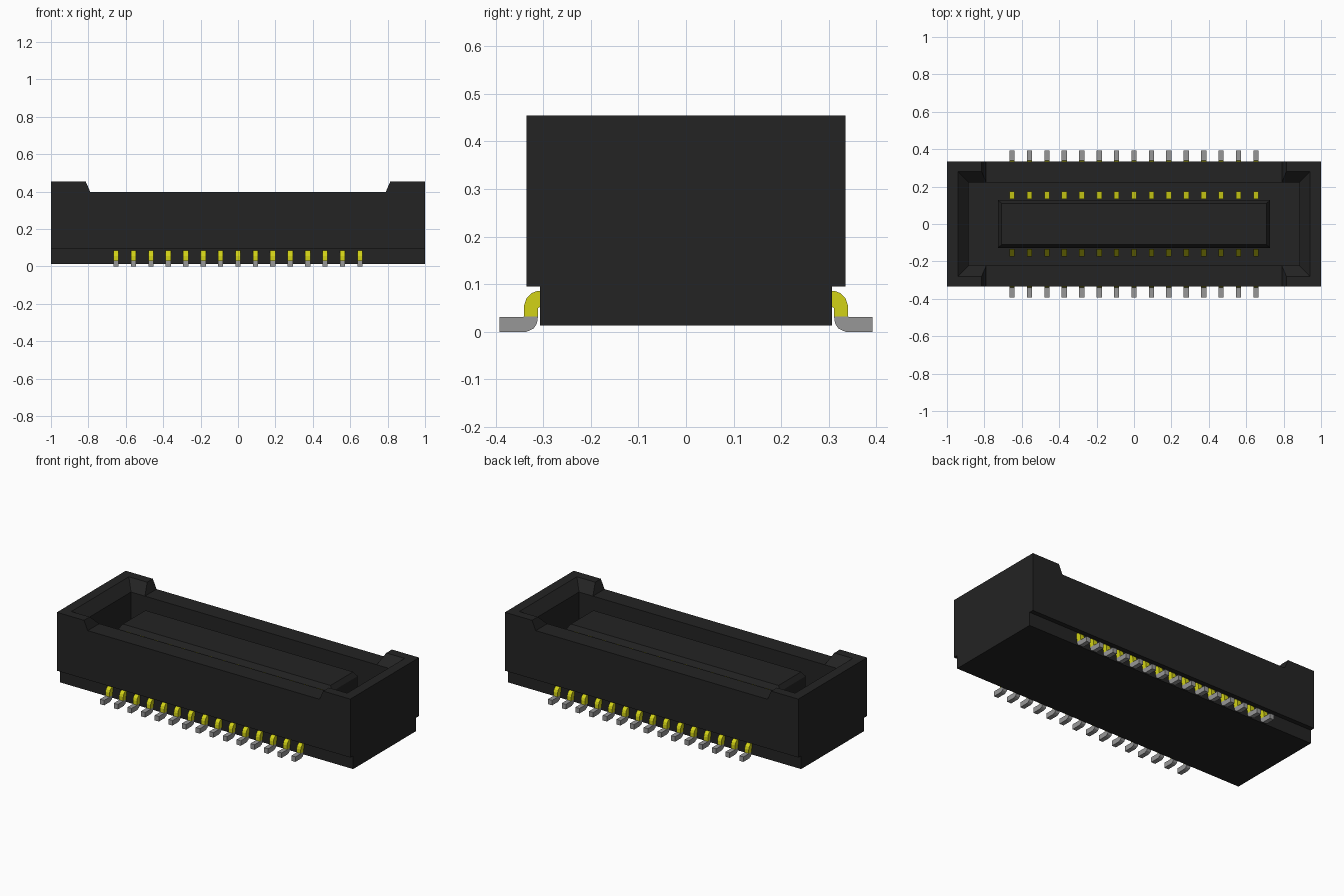
import bpy, bmesh

cube = bpy.data.objects.get("Cube")
if cube:
    bpy.data.objects.remove(cube, do_unlink=True)


def material(name, rgb, rough=0.6):
    m = bpy.data.materials.new(name)
    m.use_nodes = True
    m.diffuse_color = (*rgb, 1)
    bsdf = m.node_tree.nodes["Principled BSDF"]
    bsdf.inputs["Base Color"].default_value = (*rgb, 1)
    bsdf.inputs["Roughness"].default_value = rough
    return m


BLACK = material("black plastic", (0.017, 0.017, 0.017))
GOLD = material("gold plating", (0.65, 0.65, 0.008))
TIN = material("tin grey", (0.31, 0.31, 0.31))


def finish(name, bm, mat):
    bmesh.ops.recalc_face_normals(bm, faces=bm.faces)
    mesh = bpy.data.meshes.new(name)
    bm.to_mesh(mesh)
    bm.free()
    mesh.materials.append(mat)
    ob = bpy.data.objects.new(name, mesh)
    bpy.context.collection.objects.link(ob)
    return ob


def loft(bm, loops):
    """Skin matching closed loops and cap both ends."""
    rings = [[bm.verts.new(p) for p in loop] for loop in loops]
    n = len(rings[0])
    for a, b in zip(rings, rings[1:]):
        for i in range(n):
            j = (i + 1) % n
            bm.faces.new((a[i], a[j], b[j], b[i]))
    bm.faces.new(rings[0])
    bm.faces.new(rings[-1])


def rect_stack(name, levels, mat):
    """Stack of centred rectangles given as (half x, half y, z)."""
    bm = bmesh.new()
    loft(bm, [[(-x, -y, z), (x, -y, z), (x, y, z), (-x, y, z)]
              for x, y, z in levels])
    return finish(name, bm, mat)


def pin_row(name, profile, mat, side):
    """Row of equal pins extruded along x from a (y, z) profile."""
    bm = bmesh.new()
    for i in range(PINS):
        x = (i - (PINS - 1) / 2) * PITCH
        loft(bm, [[(x + dx, side * y, z) for y, z in profile]
                  for dx in (-PIN_W / 2, PIN_W / 2)])
    return finish(name, bm, mat)


# Housing: end posts rise above the long walls
half = [(1, 0.095), (1, 0.455), (0.815, 0.455), (0.79, 0.398)]
outline = half + [(-x, z) for x, z in reversed(half)]
bm = bmesh.new()
loft(bm, [[(x, y, z) for x, z in outline] for y in (-0.335, 0.335)])
housing = finish("housing", bm, BLACK)

# Cavity with a funnel-shaped mouth
FLOOR = 0.11
cutter = rect_stack("cavity_cutter", [(0.885, 0.222, FLOOR), (0.885, 0.222, 0.398),
                                      (0.94, 0.28, 0.455), (0.98, 0.322, 0.496)], BLACK)
cutter.hide_render = True
cut = housing.modifiers.new("cavity", "BOOLEAN")
cut.operation = "DIFFERENCE"
cut.solver = "EXACT"
cut.object = cutter
bpy.context.view_layer.objects.active = housing
bpy.ops.object.modifier_apply(modifier=cut.name)
bpy.data.objects.remove(cutter, do_unlink=True)

# Narrower foot below the housing
rect_stack("base", [(1, 0.307, 0.013), (1, 0.307, 0.097)], BLACK)

# Central tongue with chamfered top
rect_stack("tongue", [(0.727, 0.127, FLOOR - 0.005), (0.727, 0.127, 0.347),
                      (0.708, 0.110, 0.375)], BLACK)

# Contacts and solder legs on both long sides
PINS, PITCH, PIN_W = 15, 0.0931, 0.028
contact = [(0.135, FLOOR - 0.005), (0.135, 0.35), (0.175, 0.25), (0.175, FLOOR - 0.005)]
leg = [(0.300, 0.086), (0.312, 0.086), (0.325, 0.081), (0.335, 0.071),
       (0.340, 0.056), (0.340, 0.032), (0.311, 0.032), (0.311, 0.050), (0.300, 0.055)]
foot = [(0.311, 0.032), (0.313, 0.018), (0.320, 0.007), (0.335, 0.0),
        (0.392, 0.0), (0.392, 0.031), (0.345, 0.031), (0.340, 0.032)]
for label, side in (("front", -1), ("back", 1)):
    pin_row(label + "_contacts", contact, GOLD, side)
    pin_row(label + "_legs", leg, GOLD, side)
    pin_row(label + "_solder_feet", foot, TIN, side)
